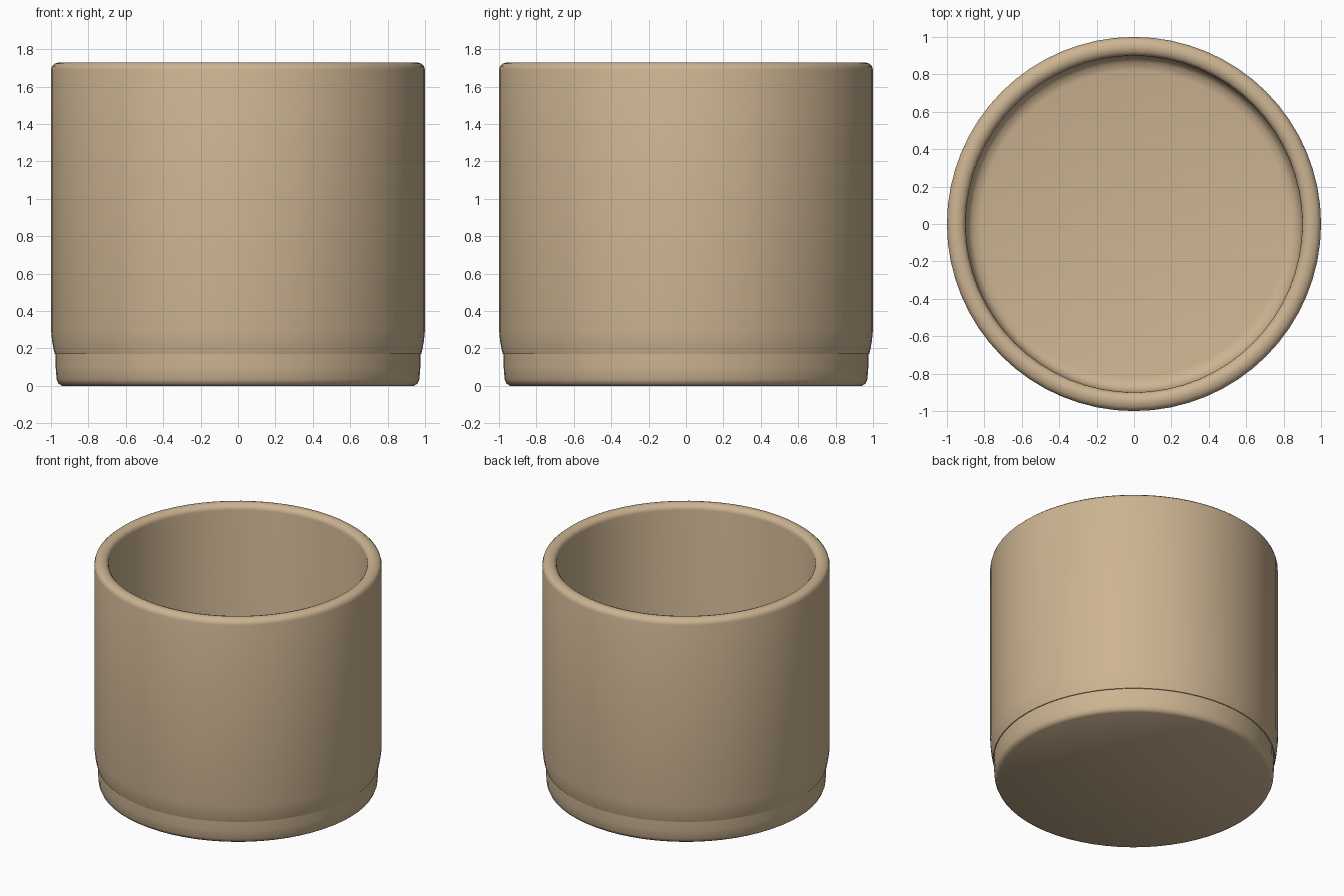
import bpy, bmesh, math

if "Cube" in bpy.data.objects:
    bpy.data.objects.remove(bpy.data.objects["Cube"])

SEGMENTS = 64

clay = bpy.data.materials.new("sand_clay")
clay.diffuse_color = (0.61, 0.456, 0.287, 1)
clay.use_nodes = True
clay.node_tree.nodes["Principled BSDF"].inputs["Base Color"].default_value = clay.diffuse_color


def lathe(name, profile):
    """Spin a closed (radius, height) profile, starting and ending on the axis."""
    bm = bmesh.new()
    verts = [bm.verts.new((r, 0, z)) for r, z in profile]
    edges = [bm.edges.new(pair) for pair in zip(verts, verts[1:])]
    bmesh.ops.spin(bm, geom=verts + edges, cent=(0, 0, 0), axis=(0, 0, 1),
                   angle=math.tau, steps=SEGMENTS, use_merge=False)
    bmesh.ops.remove_doubles(bm, verts=bm.verts, dist=0.0005)
    bmesh.ops.recalc_face_normals(bm, faces=bm.faces)
    mesh = bpy.data.meshes.new(name)
    bm.to_mesh(mesh)
    bm.free()
    mesh.materials.append(clay)
    obj = bpy.data.objects.new(name, mesh)
    bpy.context.collection.objects.link(obj)
    bpy.ops.object.select_all(action="DESELECT")
    obj.select_set(True)
    bpy.context.view_layer.objects.active = obj
    bpy.ops.object.shade_smooth_by_angle(angle=math.radians(50))
    return obj


# Saucer: low disc with a rounded lower edge
lathe("saucer", [(0, 0), (0.94, 0), (0.96, 0.012), (0.97, 0.035),
                 (0.975, 0.1), (0.975, 0.17), (0, 0.17)])

# Pot: tapered foot, straight wall, rounded rim, hollow inside with a soft floor corner
lathe("pot", [(0, 0.171), (0.98, 0.171), (0.985, 0.19), (0.994, 0.24), (1.0, 0.30),
              (1.0, 1.69), (0.994, 1.71), (0.978, 1.724), (0.955, 1.73),
              (0.94, 1.73), (0.918, 1.723), (0.904, 1.708), (0.9, 1.69),
              (0.9, 0.34), (0.89, 0.29), (0.865, 0.26), (0.82, 0.25), (0, 0.25)])
